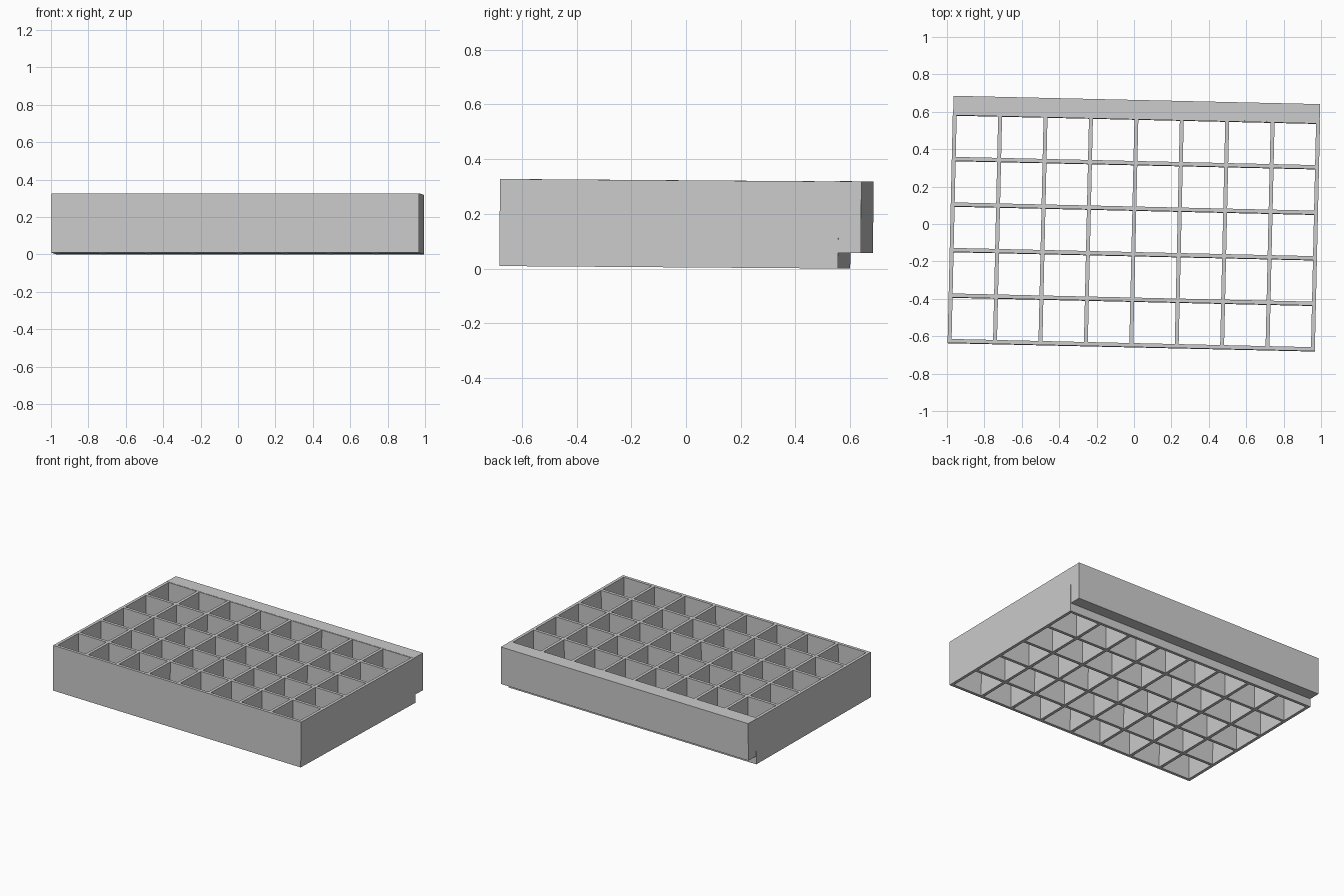
import bpy
import bmesh
import math
from mathutils import Matrix

if "Cube" in bpy.data.objects:
    bpy.data.objects.remove(bpy.data.objects["Cube"])

HALF_W = 0.982            # half width of the tray
FRONT, BACK = -0.660, 0.578
HEIGHT = 0.318
WALL = 0.021
COLS, ROWS = 8, 5

grey = bpy.data.materials.new("grey")
grey.diffuse_color = (0.6, 0.6, 0.6, 1)
grey.use_nodes = True
grey.node_tree.nodes["Principled BSDF"].inputs["Base Color"].default_value = grey.diffuse_color

# The whole tray is turned slightly and leans back a touch
PLACE = (Matrix.Translation((0, 0, 0.0045))
         @ Matrix.Rotation(math.radians(-1.3), 4, 'Z')
         @ Matrix.Rotation(math.radians(-0.42), 4, 'X'))


def box(name, x0, x1, y0, y1, z0, z1):
    bm = bmesh.new()
    size = Matrix.Diagonal((x1 - x0, y1 - y0, z1 - z0, 1))
    centre = Matrix.Translation(((x0 + x1) / 2, (y0 + y1) / 2, (z0 + z1) / 2))
    bmesh.ops.create_cube(bm, size=1, matrix=PLACE @ centre @ size)
    mesh = bpy.data.meshes.new(name)
    bm.to_mesh(mesh)
    bm.free()
    mesh.materials.append(grey)
    ob = bpy.data.objects.new(name, mesh)
    bpy.context.collection.objects.link(ob)
    return ob


# Walls running front to back
for i in range(COLS + 1):
    x = -HALF_W + i * (2 * HALF_W - WALL) / COLS
    name = "side_wall" if i in (0, COLS) else "lengthwise_divider"
    box(name, x, x + WALL, FRONT, BACK, 0, HEIGHT)

# Walls running side to side
for j in range(ROWS + 1):
    y = FRONT + j * (BACK - FRONT - WALL) / ROWS
    name = {0: "front_wall", ROWS: "back_wall"}.get(j, "crosswise_divider")
    box(name, -HALF_W, HALF_W, y, y + WALL, 0, HEIGHT)

# Thick rail along the back, raised off the bottom
box("back_rail", -HALF_W + 0.002, HALF_W - 0.002, 0.563, 0.661, 0.057, HEIGHT + 0.001)
